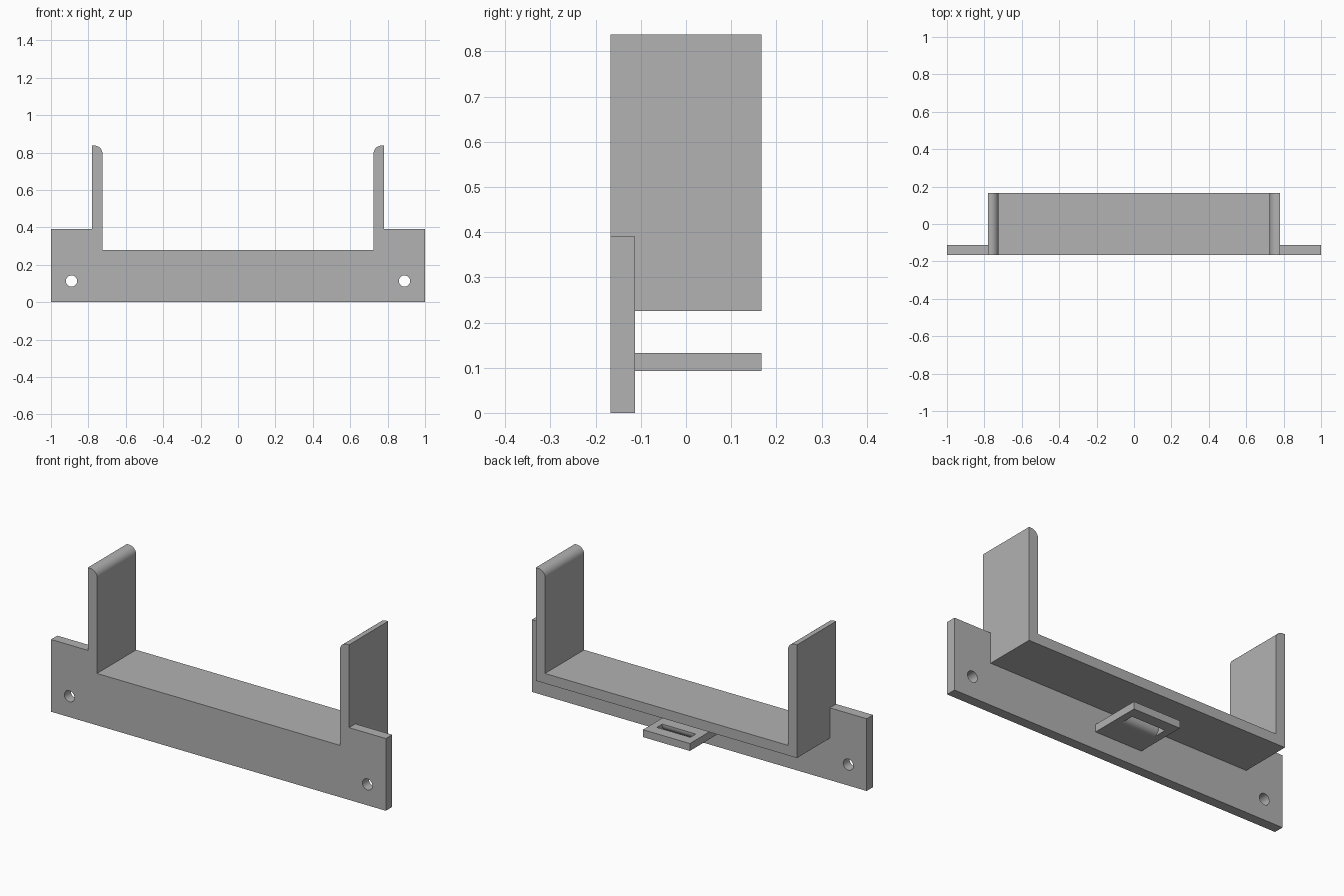
import bpy
import bmesh
import math
from mathutils import Vector

cube = bpy.data.objects.get("Cube")
if cube:
    bpy.data.objects.remove(cube, do_unlink=True)

GREY = (0.445, 0.445, 0.445, 1)
grey = bpy.data.materials.new("plain grey")
grey.use_nodes = True
grey.diffuse_color = GREY
grey.node_tree.nodes["Principled BSDF"].inputs["Base Color"].default_value = GREY

FRONT, BACK, PLATE_BACK = -0.167, 0.167, -0.113


def arc(cx, cy, r, start, end, steps=12):
    """Points along a circular arc, angles in degrees."""
    angles = [math.radians(start + (end - start) * i / steps) for i in range(steps + 1)]
    return [(cx + r * math.cos(a), cy + r * math.sin(a)) for a in angles]


def extrude(name, outline, low, high, axis="y"):
    """Solid made by sweeping an outline along y (xz outline) or x (yz outline)."""
    def place(a, b, d):
        return (a, d, b) if axis == "y" else (d, a, b)
    bm = bmesh.new()
    face = bm.faces.new([bm.verts.new(place(a, b, low)) for a, b in outline])
    swept = bmesh.ops.extrude_face_region(bm, geom=[face])["geom"]
    shift = Vector(place(0, 0, high - low))
    bmesh.ops.translate(bm, vec=shift, verts=[v for v in swept if isinstance(v, bmesh.types.BMVert)])
    bmesh.ops.recalc_face_normals(bm, faces=bm.faces)
    mesh = bpy.data.meshes.new(name)
    bm.to_mesh(mesh)
    bm.free()
    mesh.materials.append(grey)
    obj = bpy.data.objects.new(name, mesh)
    bpy.context.collection.objects.link(obj)
    return obj


def select_only(obj):
    bpy.ops.object.select_all(action="DESELECT")
    obj.select_set(True)
    bpy.context.view_layer.objects.active = obj


def combine(target, other, operation):
    """Apply a boolean and discard the second solid."""
    mod = target.modifiers.new(operation, "BOOLEAN")
    mod.operation, mod.object, mod.solver = operation, other, "EXACT"
    select_only(target)
    bpy.ops.object.modifier_apply(modifier=mod.name)
    bpy.data.objects.remove(other, do_unlink=True)


def mirrored(half):
    return half + [(-x, z) for x, z in reversed(half)]


# Open cradle: floor and two walls with rounded inner top edges
cradle_half = [(0.725, 0.28)] + arc(0.767, 0.795, 0.042, 180, 90) + [(0.78, 0.837), (0.78, 0.226)]
bracket = extrude("bracket", mirrored(cradle_half), FRONT, BACK)

# Mounting plate with raised ears, joined to the cradle
plate_half = [(0.76, 0.26), (0.76, 0.39), (1, 0.39), (1, 0)]
combine(bracket, extrude("plate", mirrored(plate_half), FRONT, PLATE_BACK), "UNION")

# Screw holes through the ears
for side in (-1, 1):
    circle = arc(side * 0.89, 0.113, 0.03, 0, 360, 32)[:-1]
    combine(bracket, extrude("hole_cutter", circle, FRONT - 0.1, PLATE_BACK + 0.1), "DIFFERENCE")

# Cable tie tab behind the plate, its slot rounded off underneath
tab = extrude("tie_tab", mirrored([(0.14, 0.133), (0.14, 0.093)]), PLATE_BACK, BACK)
slot = [(0.106, 0.08), (0.106, 0.15), (0.06, 0.15)] + arc(0.025, 0.128, 0.035, 0, -90) + [(0.025, 0.08)]
combine(tab, extrude("slot_cutter", slot, -0.1, 0.1, axis="x"), "DIFFERENCE")

for obj in (bracket, tab):
    select_only(obj)
    bpy.ops.object.shade_smooth_by_angle(angle=math.radians(30))
